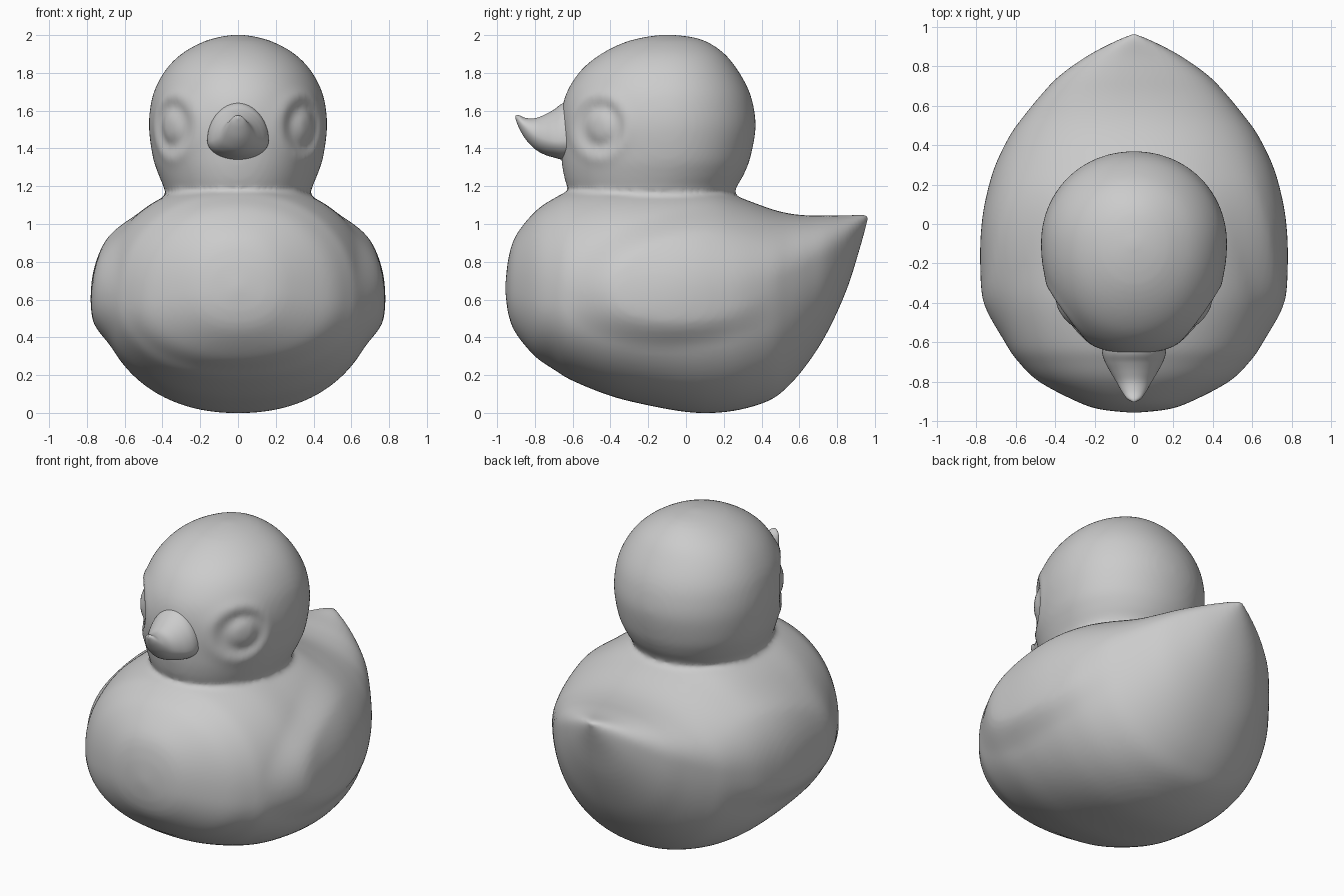
import bpy, bmesh, math

if "Cube" in bpy.data.objects:
    bpy.data.objects.remove(bpy.data.objects["Cube"])


def spline(rows, n=6):
    """Catmull-Rom interpolation between section rows."""
    out = []
    for i in range(len(rows) - 1):
        p0, p1 = rows[max(i - 1, 0)], rows[i]
        p2, p3 = rows[i + 1], rows[min(i + 2, len(rows) - 1)]
        for k in range(n):
            t = k / n
            out.append([0.5 * (2 * b + (c - a) * t + (2 * a - 5 * b + 4 * c - d) * t * t
                               + (3 * b - a - 3 * c + d) * t ** 3)
                        for a, b, c, d in zip(p0, p1, p2, p3)])
    out.append(list(rows[-1]))
    return out


def loft(name, rows, axis, exp=2.0, seg=96):
    """Rows: (position, low, high, half width, widest level), stacked on y or z."""
    bm = bmesh.new()
    rings = []
    for s, lo, hi, w, mid in spline(rows):
        w = max(w, 0.002)
        ring = []
        for k in range(seg):
            a = 2 * math.pi * k / seg
            u, v = math.cos(a), math.sin(a)
            x = w * math.copysign(abs(u) ** (2 / exp), u)
            t = mid + (hi - mid if v > 0 else mid - lo) * math.copysign(abs(v) ** (2 / exp), v)
            ring.append(bm.verts.new((x, s, t) if axis == 'y' else (x, t, s)))
        rings.append(ring)
    for r, q in zip(rings, rings[1:]):
        for k in range(seg):
            j = (k + 1) % seg
            bm.faces.new((r[k], r[j], q[j], q[k]))
    bm.faces.new(rings[0])
    bm.faces.new(rings[-1])
    bmesh.ops.recalc_face_normals(bm, faces=bm.faces)
    me = bpy.data.meshes.new(name)
    bm.to_mesh(me)
    bm.free()
    for p in me.polygons:
        p.use_smooth = True
    ob = bpy.data.objects.new(name, me)
    bpy.context.collection.objects.link(ob)
    return ob


def smoothstep(t):
    t = min(max(t, 0), 1)
    return t * t * (3 - 2 * t)


# body with pointed tail
body = loft("body", [
    (-.957, .645, .675, .01, .66), (-.94, .52, .82, .17, .65), (-.90, .42, .94, .29, .64),
    (-.80, .30, 1.065, .48, .61), (-.70, .23, 1.135, .585, .60), (-.60, .17, 1.18, .65, .59),
    (-.40, .09, 1.22, .715, .59), (-.20, .04, 1.225, .73, .60), (0, .005, 1.215, .725, .62),
    (.15, .0, 1.19, .71, .63), (.30, .02, 1.135, .68, .65), (.45, .07, 1.08, .62, .69),
    (.55, .15, 1.055, .555, .73), (.65, .27, 1.045, .475, .78), (.75, .43, 1.045, .38, .83),
    (.85, .65, 1.045, .24, .91), (.92, .87, 1.05, .11, .98), (.965, 1.03, 1.052, .01, 1.04)],
    'y', 2.17)

# folded wings: soft pads on both flanks, fading toward the tail
for v in body.data.vertices:
    x, y, z = v.co
    cz = .70 + .12 * (y + .1)
    r = math.hypot((y - .05) / .68, (z - cz) / .36)
    if abs(x) > .3:
        v.co.x += math.copysign(.05 * smoothstep((1.04 - r) / .42) * smoothstep((.65 - y) / .75), x)

# head with narrowing neck
head = loft("head", [
    (1.08, -.58, .22, .355, -.15), (1.14, -.605, .245, .375, -.15), (1.20, -.63, .27, .395, -.14),
    (1.26, -.647, .305, .42, -.12), (1.35, -.66, .34, .45, -.1), (1.50, -.665, .368, .471, -.1),
    (1.62, -.655, .358, .464, -.1), (1.72, -.62, .327, .437, -.1), (1.82, -.55, .27, .38, -.1),
    (1.90, -.45, .205, .30, -.1), (1.96, -.33, .12, .195, -.1), (1.99, -.215, .03, .10, -.1),
    (2.003, -.11, -.09, .01, -.1)], 'z', 2.05)

# eyes: shallow mound within a ring groove
moves = []
for v in head.data.vertices:
    x, y, z = v.co
    if abs(x) > .15:
        r = math.hypot((y + .46) / .88, z - 1.515)
        d = -.02 * math.exp(-((r - .105) / .035) ** 2) + .008 * math.exp(-((r - .165) / .03) ** 2)
        moves.append((v.index, v.normal * d))
for i, m in moves:
    head.data.vertices[i].co += m

# fuse head and body with a soft neck crease
for o in (body, head):
    o.select_set(True)
bpy.context.view_layer.objects.active = body
bpy.ops.object.join()
body.name = "duck_body_and_head"
rm = body.modifiers.new("fuse", 'REMESH')
rm.mode = 'VOXEL'
rm.voxel_size = .016
rm.use_smooth_shade = True
sm = body.modifiers.new("soften", 'SMOOTH')
sm.factor = .5
sm.iterations = 8

# upturned beak
loft("beak", [
    (-.58, 1.34, 1.65, .162, 1.44), (-.65, 1.34, 1.64, .162, 1.44), (-.70, 1.352, 1.605, .147, 1.44),
    (-.75, 1.368, 1.578, .12, 1.45), (-.80, 1.397, 1.56, .09, 1.47), (-.85, 1.45, 1.562, .062, 1.51),
    (-.885, 1.51, 1.576, .036, 1.545), (-.902, 1.555, 1.574, .008, 1.565)], 'y', 1.95, 48)
